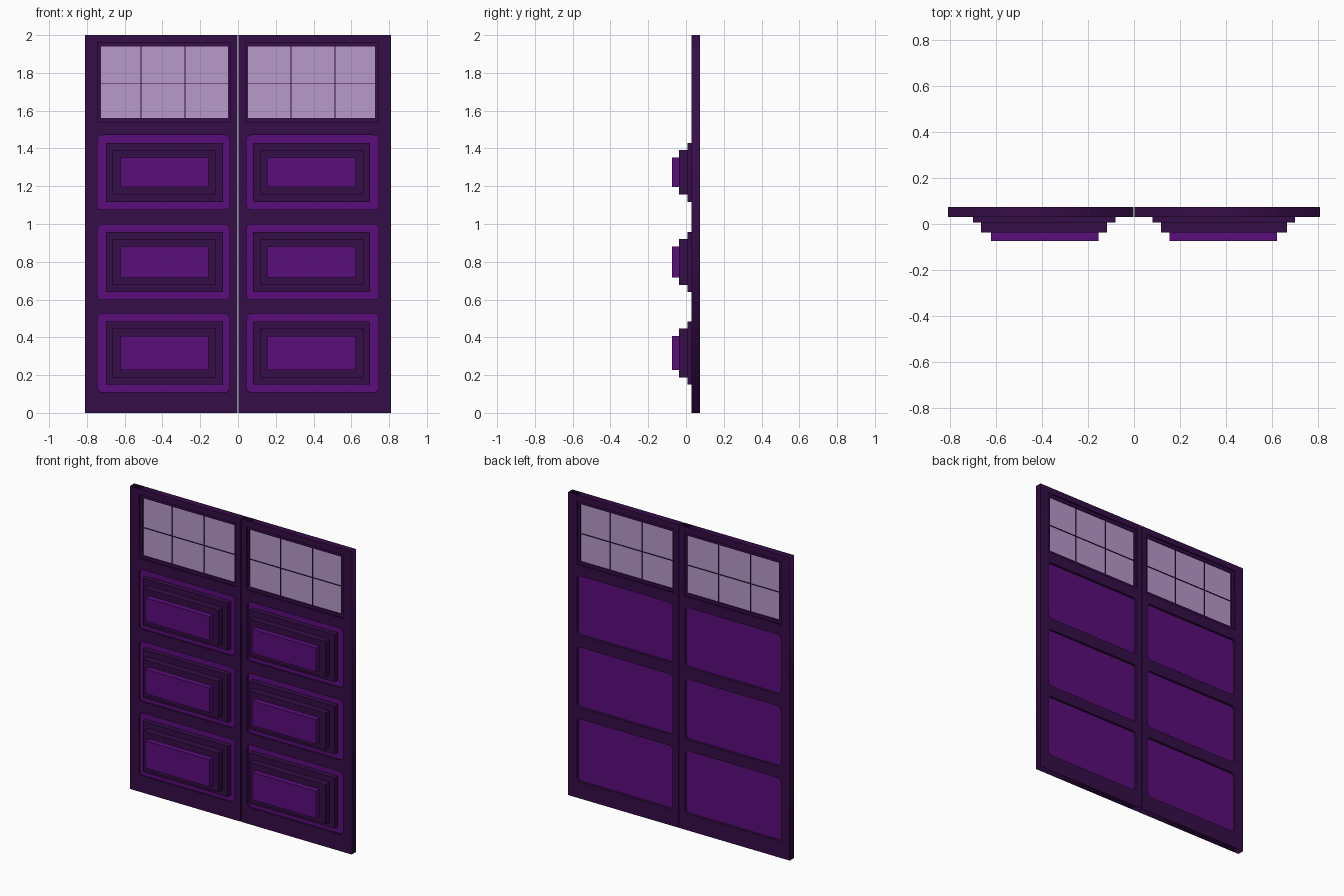
import bpy
import math

if "Cube" in bpy.data.objects:
    bpy.data.objects.remove(bpy.data.objects["Cube"])


def material(name, rgb):
    m = bpy.data.materials.new(name)
    m.diffuse_color = (*rgb, 1)
    m.use_nodes = True
    m.node_tree.nodes["Principled BSDF"].inputs["Base Color"].default_value = m.diffuse_color
    return m


DARK = material("dark_plum", (0.036, 0.004, 0.062))
BRIGHT = material("bright_purple", (0.102, 0.004, 0.195))
GLASS = material("pale_lilac_glass", (0.48, 0.32, 0.585))


def rounded_rect(x0, x1, z0, z1, r, n=4):
    """Outline points of a rectangle with rounded corners."""
    if r == 0:
        return [(x0, z0), (x1, z0), (x1, z1), (x0, z1)]
    pts = []
    corners = [(x1 - r, z1 - r), (x0 + r, z1 - r), (x0 + r, z0 + r), (x1 - r, z0 + r)]
    for k, (cx, cz) in enumerate(corners):
        for i in range(n + 1):
            a = math.pi / 2 * (k + i / n)
            pts.append((cx + r * math.cos(a), cz + r * math.sin(a)))
    return pts


def slab(name, outlines, y0, y1, mat):
    """Extrude an outline with optional holes from y0 to y1."""
    cu = bpy.data.curves.new(name, 'CURVE')
    cu.dimensions = '2D'
    cu.fill_mode = 'BOTH'
    cu.extrude = (y1 - y0) / 2
    for pts in outlines:
        sp = cu.splines.new('POLY')
        sp.points.add(len(pts) - 1)
        for p, (x, z) in zip(sp.points, pts):
            p.co = (x, z, 0, 1)
        sp.use_cyclic_u = True
    cu.materials.append(mat)
    ob = bpy.data.objects.new(name, cu)
    bpy.context.collection.objects.link(ob)
    ob.rotation_euler = (math.pi / 2, 0, 0)
    ob.location.y = (y0 + y1) / 2
    bpy.ops.object.select_all(action='DESELECT')
    bpy.context.view_layer.objects.active = ob
    ob.select_set(True)
    bpy.ops.object.convert(target='MESH')
    return bpy.context.view_layer.objects.active


def box(name, x0, x1, y0, y1, z0, z1, mat):
    bpy.ops.mesh.primitive_cube_add(size=1, location=((x0 + x1) / 2, (y0 + y1) / 2, (z0 + z1) / 2))
    ob = bpy.context.object
    ob.name = name
    ob.scale = (x1 - x0, y1 - y0, z1 - z0)
    ob.data.materials.append(mat)
    return ob


PANELS = [(0.11, 0.525), (0.60, 0.998), (1.077, 1.47)]
WIN = (0.053, 0.725, 1.56, 1.94)

for side, label in ((-1, "left"), (1, "right")):
    def sx(a, b):
        return (a, b) if side > 0 else (-b, -a)

    # door leaf with three panel openings and a window opening
    outer = rounded_rect(*sx(0.003, 0.81), 0, 2, 0)
    holes = [rounded_rect(*sx(0.046, 0.745), z0, z1, 0.025) for z0, z1 in PANELS]
    holes.append(rounded_rect(*sx(0.04, 0.745), 1.54, 1.96, 0))
    slab(label + "_leaf", [outer] + holes, 0.03, 0.075, DARK)

    # stepped raised panels
    for i, (z0, z1) in enumerate(PANELS):
        tag = f"{label}_panel_{i + 1}"
        box(tag + "_back", *sx(0.04, 0.75), 0.042, 0.06, z0 - 0.005, z1 + 0.005, BRIGHT)
        box(tag + "_lower_step", *sx(0.08, 0.70), 0.007, 0.043, z0 + 0.04, z1 - 0.04, DARK)
        box(tag + "_middle_step", *sx(0.117, 0.665), -0.038, 0.008, z0 + 0.078, z1 - 0.078, DARK)
        box(tag + "_top_step", *sx(0.155, 0.623), -0.075, -0.037, z0 + 0.118, z1 - 0.118, BRIGHT)

    # window sash, glass and thin glazing bars
    x0, x1, z0, z1 = WIN
    slab(label + "_sash", [rounded_rect(*sx(0.035, 0.75), 1.535, 1.965, 0),
                           rounded_rect(*sx(x0, x1), z0, z1, 0)], 0.04, 0.065, DARK)
    box(label + "_glass", *sx(x0 - 0.005, x1 + 0.005), 0.047, 0.058, z0 - 0.005, z1 + 0.005, GLASS)
    for k, x in enumerate((0.28, 0.513)):
        box(f"{label}_upright_bar_{k + 1}", *sx(x - 0.002, x + 0.002), 0.042, 0.063, z0, z1, DARK)
    box(label + "_cross_bar", *sx(x0, x1), 0.042, 0.063, 1.741, 1.745, DARK)
